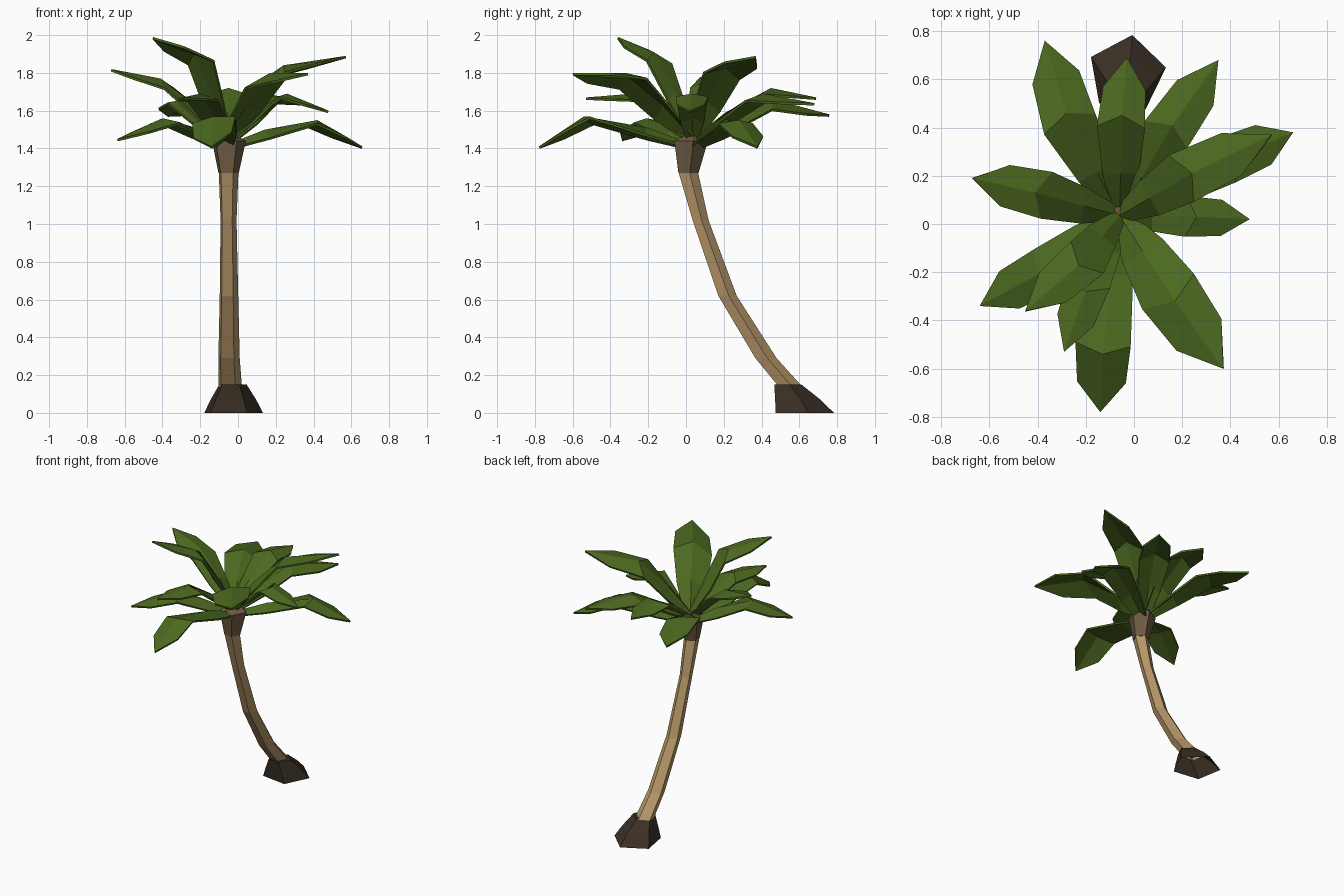
import bpy
import bmesh
from math import cos, sin, radians
from mathutils import Vector

if "Cube" in bpy.data.objects:
    bpy.data.objects.remove(bpy.data.objects["Cube"], do_unlink=True)


def make_material(name, rgb):
    mat = bpy.data.materials.new(name)
    mat.use_nodes = True
    color = (*rgb, 1)
    mat.diffuse_color = color
    shader = next(n for n in mat.node_tree.nodes if n.type == "BSDF_PRINCIPLED")
    shader.inputs["Base Color"].default_value = color
    return mat


leaf_green = make_material("leaf green", (0.073, 0.14, 0.014))
bark_tan = make_material("bark tan", (0.47, 0.31, 0.14))
crown_brown = make_material("crown brown", (0.16, 0.104, 0.055))
root_brown = make_material("root brown", (0.043, 0.029, 0.018))


def finish(bm, name, material):
    mesh = bpy.data.meshes.new(name)
    bm.to_mesh(mesh)
    bm.free()
    mesh.materials.append(material)
    obj = bpy.data.objects.new(name, mesh)
    bpy.context.collection.objects.link(obj)
    return obj


def pentagon_loft(name, material, rings):
    """Five-sided tube, open below, through level rings given as (x, y, z, radius)."""
    bm = bmesh.new()
    loops = []
    for x, y, z, r in rings:
        angles = [radians(10 + 72 * k) for k in range(5)]
        loops.append([bm.verts.new((x + r * cos(a), y + r * sin(a), z)) for a in angles])
    for low, high in zip(loops, loops[1:]):
        for k in range(5):
            n = (k + 1) % 5
            bm.faces.new((low[k], low[n], high[n], high[k]))
    bm.faces.new(loops[-1])
    return finish(bm, name, material)


def make_leaf(name, ridge, tip, width, roll):
    """Roof-shaped blade: wide neck, raised ridge, two shoulders and a point."""
    ridge, tip = Vector(ridge), Vector(tip)
    up = Vector((0, 0, 1))
    # Higher leaves spring from higher on the crown
    base = Vector((-0.06, 0.035, 1.42 + 0.2 * (ridge.z - 1.55)))

    def across(a, b):
        d = b - a
        d.z = 0
        return d.normalized().cross(up) + up * roll

    inner, outer = across(base, ridge), across(ridge, tip)
    fold = up * width * 0.4
    neck = base.lerp(ridge, 0.42) + up * 0.025
    back = ridge - (tip - ridge).normalized() * 0.05 - fold
    shoulder = back.lerp(tip, 0.56)

    bm = bmesh.new()
    spine = [bm.verts.new(p) for p in (base, neck, ridge, tip)]
    for s in (1, -1):
        edge = [
            base + inner * s * width * 0.3 - fold / 2,
            neck + inner * s * width * 0.75 - fold,
            back + (inner + outer) * s * width / 2,
            shoulder + outer * s * width * 0.88,
        ]
        e = [bm.verts.new(p) for p in edge]
        for k in range(3):
            quad = (spine[k], e[k], e[k + 1], spine[k + 1])
            bm.faces.new(quad if s > 0 else quad[::-1])
    leaf = finish(bm, name, leaf_green)
    solid = leaf.modifiers.new("thickness", "SOLIDIFY")
    solid.thickness = 0.013
    solid.offset = -1


# Root mound
pentagon_loft("root_mound", root_brown, [
    (-0.03, 0.62, 0, 0.165),
    (-0.03, 0.585, 0.07, 0.128),
    (-0.03, 0.535, 0.15, 0.077),
])

# Leaning trunk
pentagon_loft("trunk", bark_tan, [
    (-0.045, 0.56, 0.12, 0.066),
    (-0.045, 0.54, 0.15, 0.066),
    (-0.05, 0.42, 0.29, 0.06),
    (-0.05, 0.217, 0.62, 0.052),
    (-0.052, 0.075, 1.02, 0.045),
    (-0.052, 0.01, 1.27, 0.055),
])

# Flared crown that holds the leaves
pentagon_loft("crown", crown_brown, [
    (-0.052, 0.01, 1.27, 0.057),
    (-0.052, 0.022, 1.44, 0.095),
    (-0.065, 0.045, 1.48, 0.03),
])

# Leaves: name, ridge point, tip point, half width, roll
leaves = [
    ("back_right_leaf", (-0.28, 0.46, 1.66), (-0.37, 0.76, 1.58), 0.115, -0.15),
    ("back_leaf", (-0.05, 0.45, 1.72), (-0.03, 0.69, 1.67), 0.1, 0),
    ("back_left_leaf", (0.16, 0.41, 1.69), (0.35, 0.68, 1.64), 0.105, 0),
    ("upper_left_leaf", (0.24, 0.21, 1.84), (0.57, 0.37, 1.89), 0.11, 0.15),
    ("lower_left_leaf", (0.42, 0.28, 1.55), (0.66, 0.38, 1.41), 0.1, 0),
    ("left_leaf", (0.26, 0.03, 1.69), (0.48, 0.02, 1.6), 0.085, 0),
    ("front_left_leaf", (0.17, -0.32, 1.8), (0.37, -0.6, 1.8), 0.13, -0.2),
    ("front_leaf", (-0.13, -0.54, 1.57), (-0.14, -0.78, 1.41), 0.115, -0.15),
    ("front_inner_leaf", (-0.2, -0.28, 1.69), (-0.29, -0.53, 1.67), 0.09, 0),
    ("top_leaf", (-0.23, -0.17, 1.91), (-0.45, -0.36, 1.99), 0.095, -0.1),
    ("front_right_leaf", (-0.4, -0.21, 1.56), (-0.64, -0.34, 1.45), 0.1, 0),
    ("right_leaf", (-0.41, 0.13, 1.77), (-0.67, 0.19, 1.82), 0.1, 0),
]
for leaf in leaves:
    make_leaf(*leaf)
